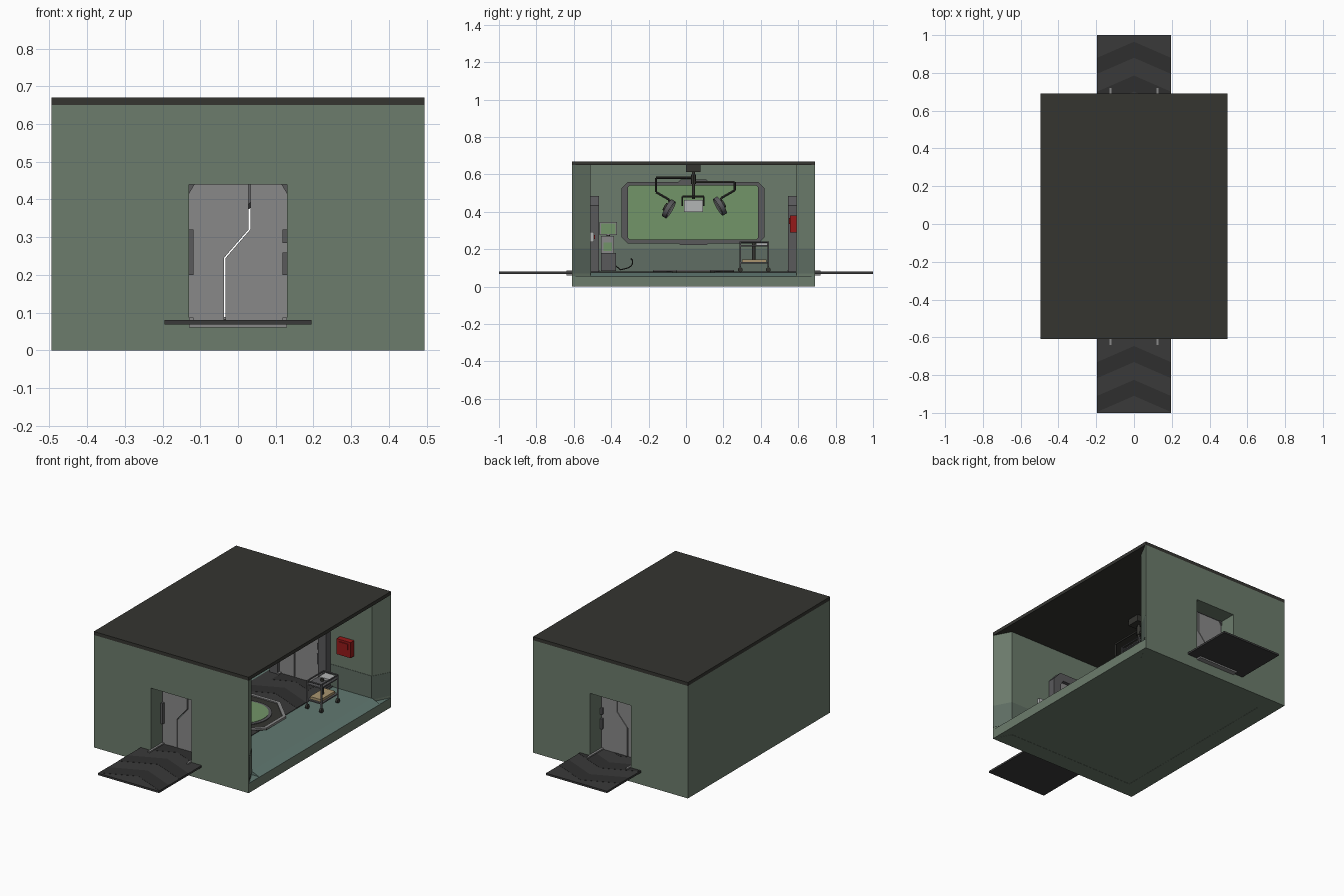
import bpy, bmesh, math
from mathutils import Vector

if "Cube" in bpy.data.objects:
    bpy.data.objects.remove(bpy.data.objects["Cube"])


def mat(name, r, g, b):
    m = bpy.data.materials.new(name)
    m.diffuse_color = (r, g, b, 1)
    m.use_nodes = True
    m.node_tree.nodes["Principled BSDF"].inputs["Base Color"].default_value = m.diffuse_color
    return m


WALL = mat("wall_green", .15, .2, .15)
BAND = mat("wall_band", .115, .155, .125)
FLOOR = mat("floor_teal", .12, .19, .165)
DARK = mat("dark", .035, .035, .03)
RUBBER = mat("rubber", .042, .042, .042)
STRIPE = mat("rubber_stripe", .028, .028, .028)
GREY = mat("mid_grey", .25, .25, .25)
FRAME = mat("frame_grey", .1, .1, .105)
PALE = mat("pale_grey", .45, .46, .46)
GLASS = mat("screen_green", .17, .3, .14)
RED = mat("red", .3, .01, .01)
TAN = mat("tan", .4, .3, .16)


def prism(name, pts, axis, lo, hi, m):
    """Extrude a 2D profile along an axis from lo to hi."""
    put = {'x': lambda a, b, t: (t, a, b), 'y': lambda a, b, t: (a, t, b),
           'z': lambda a, b, t: (a, b, t)}[axis]
    bm = bmesh.new()
    A = [bm.verts.new(put(a, b, lo)) for a, b in pts]
    B = [bm.verts.new(put(a, b, hi)) for a, b in pts]
    n = len(pts)
    bm.faces.new(A)
    bm.faces.new(B[::-1])
    for i in range(n):
        j = (i + 1) % n
        bm.faces.new((A[j], A[i], B[i], B[j]))
    bmesh.ops.recalc_face_normals(bm, faces=bm.faces)
    me = bpy.data.meshes.new(name)
    bm.to_mesh(me)
    bm.free()
    o = bpy.data.objects.new(name, me)
    bpy.context.collection.objects.link(o)
    me.materials.append(m)
    return o


def box(name, x0, x1, y0, y1, z0, z1, m):
    return prism(name, [(x0, y0), (x1, y0), (x1, y1), (x0, y1)], 'z', z0, z1, m)


def rod(name, p, q, r, m, sides=12):
    p, q = Vector(p), Vector(q)
    bpy.ops.mesh.primitive_cylinder_add(vertices=sides, radius=r, depth=(q - p).length, location=(p + q) / 2)
    o = bpy.context.object
    o.rotation_euler = (q - p).to_track_quat('Z', 'Y').to_euler()
    o.name = name
    o.data.materials.append(m)
    bpy.ops.object.shade_smooth_by_angle()
    return o


def pipe(name, pts, r, m):
    for p, q in zip(pts, pts[1:]):
        rod(name, p, q, r, m)


def chamfered(a0, a1, b0, b1, c):
    return [(a0 + c, b0), (a1 - c, b0), (a1, b0 + c), (a1, b1 - c),
            (a1 - c, b1), (a0 + c, b1), (a0, b1 - c), (a0, b0 + c)]


def ring(name, outer, inner, axis, lo, hi, m):
    """Closed frame built as one bridged segment per side."""
    n = len(outer)
    for i in range(n):
        j = (i + 1) % n
        prism(name, [outer[i], outer[j], inner[j], inner[i]], axis, lo, hi, m)


CY = .04
# Three-sided wall shell, tapered at the open side
walls = prism("walls", [(.495, -.61), (-.495, -.61), (-.495, .69), (.495, .69), (.495, .686), (.444, .59),
                        (-.395, .59), (-.395, -.51), (.444, -.51), (.495, -.606)], 'z', 0, .65, WALL)
cut = box("door_cutter", -.13, .13, -1.2, 1.2, .06, .44, WALL)
cut.hide_render = True
mod = walls.modifiers.new("doors", 'BOOLEAN')
mod.object, mod.operation, mod.solver = cut, 'DIFFERENCE', 'EXACT'
bpy.context.view_layer.objects.active = walls
bpy.ops.object.modifier_apply(modifier="doors")
bpy.data.objects.remove(cut)
box("roof", -.495, .495, -.61, .69, .65, .67, DARK)

# Floor base and sloped covering
box("floor_base", -.4, .494, -.6, .68, .001, .055, WALL)
box("floor_edge", .48, .495, -.608, .688, 0, .055, WALL)
prism("floor_top", [(-.396, .055), (.495, .055), (.444, .077), (-.396, .077)], 'y', -.511, .591, FLOOR)
for s in (-1, 1):
    prism("floor_corner", [(.444, CY + s * .55), (.495, CY + s * .55), (.495, CY + s * .648)], 'z', .05, .056, FLOOR)

# Darker lower wall band
box("band_side", -.395, -.393, -.51, .59, .077, .205, BAND)
for s in (-1, 1):
    for x0, x1 in ((-.395, -.18), (.18, .444)):
        box("band_end", x0, x1, *sorted((CY + s * .55, CY + s * .548)), .077, .205, BAND)
    prism("band_taper", [(.444, CY + s * .55), (.495, CY + s * .646), (.495, CY + s * .643), (.444, CY + s * .547)],
          'z', .07, .205, BAND)

# Runner through both doors with chevron stripes
box("runner", -.195, .195, -1, -.61, .069, .08, RUBBER)
box("runner", -.195, .195, .69, 1, .069, .08, RUBBER)
box("runner_doorway", -.118, .118, -.612, -.5, .07, .08, RUBBER)
box("runner_doorway", -.118, .118, .58, .692, .07, .08, RUBBER)
box("runner_inside", -.195, .195, -.51, .59, .07, .08, RUBBER)
for k in range(11):
    p = .965 - .179 * k
    if -.66 < p - .17 < -.51 - .085 or .55 < p < .69:
        w, d = .118, .051
    else:
        w, d = .195, .085
    prism("chevron", [(-w, p - d), (0, p), (w, p - d), (w, p - d - .085), (0, p - .085), (-w, p - d - .085)],
          'z', .079, .0808, STRIPE)

# Doors with zigzag gap, inner frames and sills
seam = [(.03, .45), (.03, .32), (-.035, .245), (-.035, .07)]
for s in (-1, 1):
    def span(a, b):
        return sorted((CY + s * a, CY + s * b))
    prism("door_leaf", [(-.135, .07), (-.135, .45)] + [(x - .0025, z) for x, z in seam], 'y', *span(.525, .545), GREY)
    prism("door_leaf", [(.135, .07), (.135, .45)] + [(x + .0025, z) for x, z in seam], 'y', *span(.525, .545), GREY)
    prism("door_frame", [(-.18, .077), (-.18, .435), (-.135, .485), (.135, .485), (.18, .435), (.18, .077),
                         (.13, .077), (.13, .415), (.115, .44), (-.115, .44), (-.13, .415), (-.13, .077)],
          'y', *span(.505, .552), FRAME)
    for x, z0, z1 in ((-.125, .2, .32), (.125, .2, .26), (.125, .285, .32)):
        box("door_catch", x - .007, x + .007, *span(.515, .56), z0, z1, FRAME)
    box("door_sill", -.13, .13, *span(.5, .68), .06, .0695, GREY)
    for x in (-.124, .124):
        box("sill_guide", x - .006, x + .006, *span(.5, .68), .06, .087, GREY)

# Round pad set in an octagonal rim
octo = [[(r * math.cos(math.radians(22.5 + 45 * i)), CY + r * math.sin(math.radians(22.5 + 45 * i)))
         for i in range(8)] for r in (.235, .215)]
prism("pad_base", octo[0], 'z', .075, .083, DARK)
ring("pad_rim", octo[0], octo[1], 'z', .076, .089, GREY)
rod("pad_ring", (0, CY, .08), (0, CY, .087), .155, FRAME, 32)
rod("pad_light", (0, CY, .08), (0, CY, .089), .138, GLASS, 32)

# Wall screen
outer, inner = chamfered(-.345, .42, .23, .56, .035), chamfered(-.31, .385, .252, .542, .01)
ring("screen_frame", outer, inner, 'x', -.395, -.36, FRAME)
box("screen_glass", -.395, -.375, -.315, .39, .247, .547, GLASS)
prism("screen_tab_top", [(-.06, .54), (.14, .54), (.11, .572), (-.03, .572)], 'x', -.395, -.352, FRAME)
prism("screen_tab_bottom", [(-.06, .25), (.14, .25), (.11, .222), (-.03, .222)], 'x', -.395, -.352, FRAME)

# Monitoring console with cable
box("console_cabinet", -.34, -.25, -.455, -.375, .085, .18, FRAME)
box("console_body", -.335, -.26, -.455, -.385, .18, .27, GREY)
box("console_display", -.262, -.256, -.44, -.395, .19, .235, GLASS)
box("console_monitor", -.315, -.285, -.462, -.37, .275, .345, GREY)
box("monitor_glass", -.286, -.282, -.455, -.377, .282, .338, GLASS)
rod("monitor_neck", (-.3, -.416, .265), (-.3, -.416, .28), .01, DARK)
pipe("console_cable", [(-.28, -.38, .115), (-.28, -.35, .09), (-.28, -.31, .1), (-.28, -.288, .115),
                       (-.28, -.285, .14), (-.28, -.295, .15)], .003, DARK)

# Ceiling lamp rig
box("lamp_mount", -.04, .04, 0, .078, .612, .652, DARK)
rod("lamp_stem", (0, CY, .615), (0, CY, .47), .008, DARK)
rod("lamp_hub", (0, CY, .6), (0, CY, .55), .013, DARK)
pipe("lamp_arm_left", [(0, CY, .582), (0, -.16, .582), (0, -.16, .505), (0, -.09, .465), (0, -.085, .42)], .006, DARK)
pipe("lamp_arm_right", [(0, CY, .56), (0, .26, .56), (0, .26, .515), (0, .19, .475), (0, .175, .43)], .006, DARK)
for y, z, s in ((-.09, .415, 1), (.18, .43, -1)):
    n = Vector((.15, s * .85, -.5)).normalized()
    c = Vector((0, y, z))
    rod("lamp_head", c - n * .014, c + n * .01, .052, FRAME, 24)
    rod("lamp_face", c + n * .008, c + n * .013, .043, PALE, 24)
    rod("lamp_back", c - n * .028, c - n * .01, .022, DARK, 16)
pipe("monitor_yoke", [(.01, -.02, .43), (.01, -.02, .482), (.01, .095, .482), (.01, .095, .43)], .005, DARK)
box("hanging_monitor", -.005, .025, -.012, .09, .4, .462, PALE)

# Trolley
for x in (.24, .33):
    for y in (.29, .44):
        rod("trolley_post", (x, y, .105), (x, y, .24), .005, FRAME)
        rod("trolley_wheel", (x - .006, y, .09), (x + .006, y, .09), .013, DARK, 16)
for z0, z1, m in ((.215, .222, FRAME), (.125, .132, FRAME)):
    box("trolley_shelf", .238, .332, .288, .442, z0, z1, m)
for x in (.24, .33):
    rod("trolley_rail", (x, .29, .238), (x, .44, .238), .004, FRAME)
for y in (.29, .44):
    rod("trolley_rail", (.24, y, .238), (.33, y, .238), .004, FRAME)
box("trolley_box", .25, .32, .3, .43, .132, .146, TAN)
box("trolley_tray", .255, .32, .375, .435, .222, .234, PALE)
rod("gas_bottle", (.285, .362, .132), (.285, .362, .235), .009, DARK)

# Wall boxes
box("red_wall_box", .24, .33, .557, .592, .29, .38, RED)
box("red_box_panel", .255, .315, .552, .558, .335, .368, RED)
box("wall_switch", .22, .26, -.512, -.492, .24, .292, PALE)
box("switch_button", .23, .25, -.493, -.487, .255, .275, RED)
